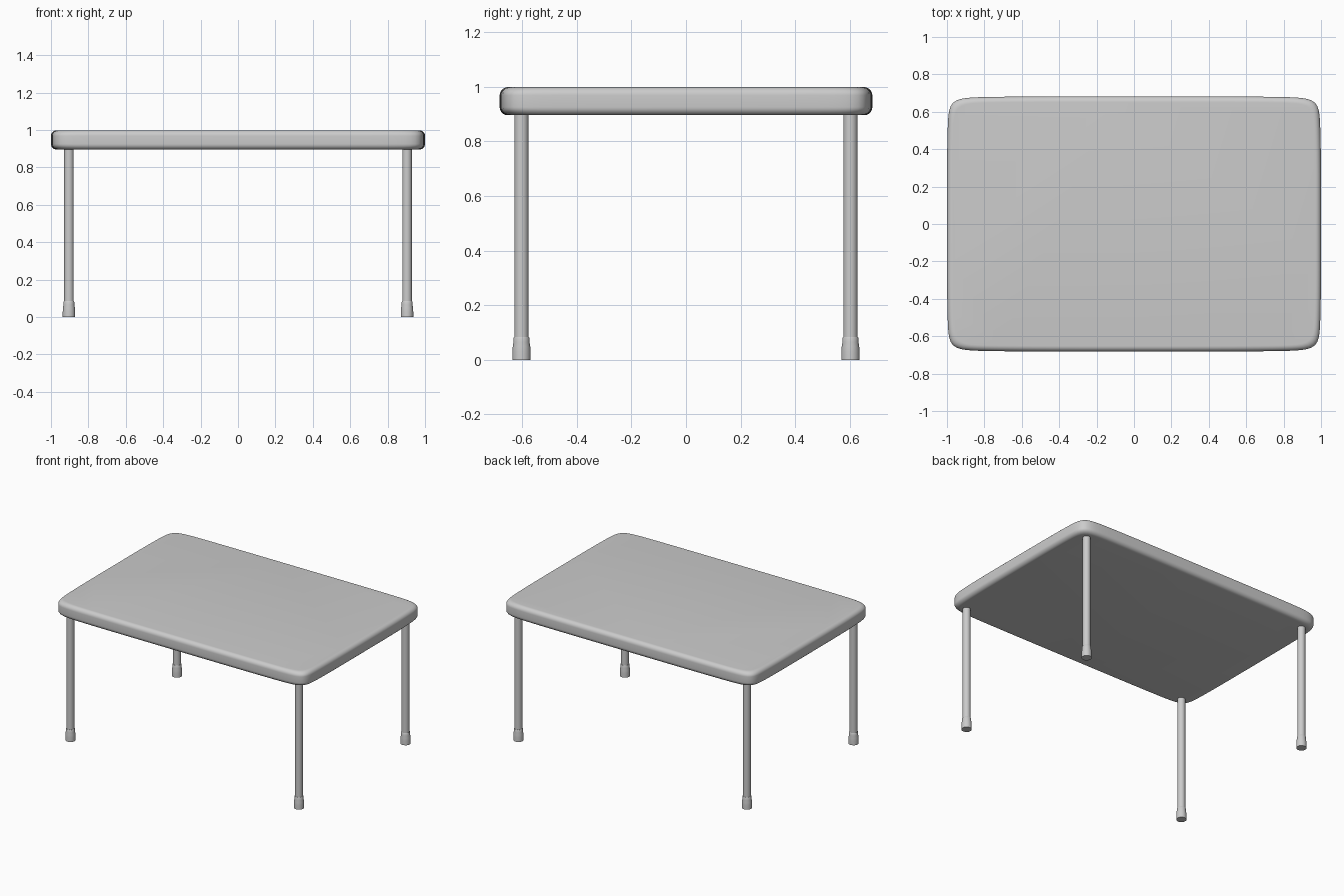
import bpy, bmesh
from math import sin, cos, pi

if "Cube" in bpy.data.objects:
    bpy.data.objects.remove(bpy.data.objects["Cube"])


def loft(name, rings):
    """Skin a stack of equal-length point rings and cap both ends."""
    bm = bmesh.new()
    loops = [[bm.verts.new(p) for p in ring] for ring in rings]
    n = len(loops[0])
    for lo, hi in zip(loops, loops[1:]):
        for i in range(n):
            j = (i + 1) % n
            bm.faces.new((lo[i], lo[j], hi[j], hi[i]))
    bm.faces.new(loops[0][::-1])
    bm.faces.new(loops[-1])
    mesh = bpy.data.meshes.new(name)
    bm.to_mesh(mesh)
    bm.free()
    ob = bpy.data.objects.new(name, mesh)
    bpy.context.collection.objects.link(ob)
    bpy.ops.object.select_all(action='DESELECT')
    ob.select_set(True)
    bpy.context.view_layer.objects.active = ob
    bpy.ops.object.shade_smooth_by_angle(angle=0.6)
    return ob


def outline(inset, z, count=320, power=22):
    """Rounded rectangle with gently bowed sides."""
    pts = []
    for i in range(count):
        t = 2 * pi * (i + 0.5) / count
        r = (abs(cos(t)) ** power + abs(sin(t)) ** power) ** (-1 / power)
        u, v = r * cos(t), r * sin(t)
        pts.append(((1.0 - inset) * u * (1 - 0.012 * v ** 4),
                    (0.682 - inset) * v * (1 - 0.010 * u ** 4), z))
    return pts


def lathe(name, x, y, profile, sides=32):
    return loft(name, [[(x + r * cos(2 * pi * i / sides),
                         y + r * sin(2 * pi * i / sides), z)
                        for i in range(sides)] for r, z in profile])


# Tabletop with rounded rim
R, Z0, Z1, STEPS = 0.03, 0.895, 0.998, 7
section = []
for k in range(STEPS + 1):
    a = k / STEPS * pi / 2
    section.append((R * (1 - sin(a)), Z0 + R * (1 - cos(a))))
section += [(d, Z0 + Z1 - z) for d, z in reversed(section)]
loft("tabletop", [outline(d, z) for d, z in section])

# Four tubular legs with rubber feet
for side, sx in (("left", -1), ("right", 1)):
    for end, sy in (("front", -1), ("back", 1)):
        x, y = sx * 0.904, sy * 0.602
        lathe(f"{end}_{side}_leg", x, y, [(0.0255, 0.03), (0.0255, 0.91)])
        lathe(f"{end}_{side}_foot", x, y,
              [(0.033, 0.0), (0.033, 0.03), (0.032, 0.048),
               (0.0295, 0.065), (0.029, 0.08), (0.027, 0.084)])
